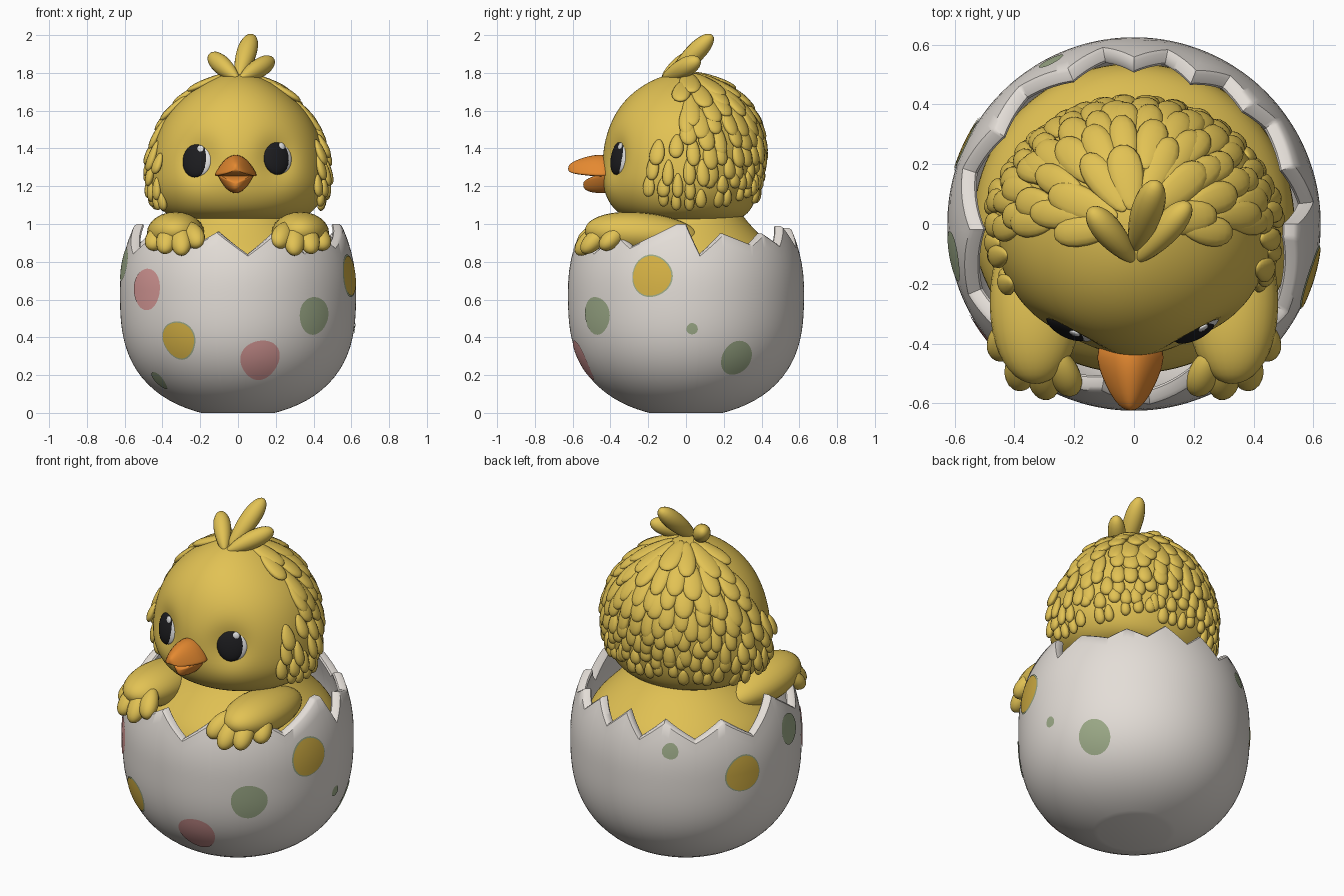
import bpy, bmesh, math, random
from math import sin, cos, radians, pi
from mathutils import Vector, Matrix
from mathutils.bvhtree import BVHTree

random.seed(4)
if "Cube" in bpy.data.objects:
    bpy.data.objects.remove(bpy.data.objects["Cube"])


def material(name, rgb):
    m = bpy.data.materials.new(name)
    m.use_nodes = True
    m.diffuse_color = (*rgb, 1)
    m.node_tree.nodes["Principled BSDF"].inputs["Base Color"].default_value = (*rgb, 1)
    return m


DOWN = material("yellow_down", (.76, .54, .088))
SHELL = material("shell_white", (.77, .725, .68))
PINK = material("spot_pink", (.68, .32, .31))
GREEN = material("spot_green", (.34, .41, .25))
GOLD = material("spot_yellow", (.68, .45, .06))
ORANGE = material("beak_orange", (.78, .25, .03))
BLACK = material("eye_black", (.012, .012, .014))
WHITE = material("eye_white", (.75, .75, .75))


def finish(bm, name, mat, angle=50, subsurf=0):
    bmesh.ops.recalc_face_normals(bm, faces=bm.faces)
    mesh = bpy.data.meshes.new(name)
    bm.to_mesh(mesh)
    bm.free()
    ob = bpy.data.objects.new(name, mesh)
    bpy.context.collection.objects.link(ob)
    mesh.materials.append(mat)
    bpy.ops.object.select_all(action='DESELECT')
    ob.select_set(True)
    bpy.context.view_layer.objects.active = ob
    bpy.ops.object.shade_smooth_by_angle(angle=radians(angle))
    if subsurf:
        mod = ob.modifiers.new("smooth", 'SUBSURF')
        mod.levels = mod.render_levels = subsurf
    return ob


def skin(bm, rings, cap_start=True):
    """Join closed rings of points with quads and cap the ends."""
    loops = [[bm.verts.new(p) for p in ring] for ring in rings]
    n = len(loops[0])
    for lo, hi in zip(loops, loops[1:]):
        for i in range(n):
            j = (i + 1) % n
            bm.faces.new((lo[i], lo[j], hi[j], hi[i]))
    if cap_start:
        bm.faces.new(loops[0])
    bm.faces.new(loops[-1])


def oval(z, rx, front, back, n=40):
    angles = [2 * pi * i / n for i in range(n)]
    return [(rx * cos(a), (back if sin(a) > 0 else front) * sin(a), z) for a in angles]


def leaf(bm, a, b, width, thick, up, taper=.3, seg=12):
    """Rounded petal from root a to tip b, broader towards the tip."""
    a, b, up = Vector(a), Vector(b), Vector(up)
    along = (b - a).normalized()
    side = along.cross(up).normalized()
    out = side.cross(along)
    mid, half = (a + b) / 2, (b - a).length / 2
    made = bmesh.ops.create_uvsphere(bm, u_segments=seg, v_segments=seg - 2, radius=1)
    for v in made["verts"]:
        k = 1 + taper * v.co.z
        v.co = mid + side * v.co.x * width * k + out * v.co.y * thick * k + along * v.co.z * half


# Cracked shell: lathed egg with a jagged rim
def egg_radius(z):
    t = ((.65 - z) / .673) ** 2.9 if z < .65 else ((z - .65) / .714) ** 2
    return .625 * math.sqrt(max(0, 1 - t))


RIM = [(-5, 1.0), (0, 1.0), (7, .84), (20, .95), (36, .89), (46, .95), (57, .89), (68, .99),
       (79, .88), (90, .98), (100, .86), (113, .96), (130, .86), (146, .95), (162, .85),
       (182, 1.0), (203, .85), (220, .95), (240, .85), (259, .96), (275, .84), (291, .96),
       (306, .85), (320, .95), (330, .88), (355, 1.0)]


def rim_height(deg):
    for (a0, h0), (a1, h1) in zip(RIM, RIM[1:]):
        if a0 <= deg <= a1:
            return h0 + (h1 - h0) * (deg - a0) / (a1 - a0)
    return 1.0


def shell_ring(f, inset, drop, floor=0):
    ring = []
    for d in range(360):
        h = rim_height(d)
        z = floor + f * (h - drop - floor)
        r = egg_radius(z) - inset
        ring.append((r * cos(radians(d)), r * sin(radians(d)), z))
    return ring


WALL, EDGE = .052, .01
rings = [shell_ring((i / 24) ** 1.5, 0, EDGE) for i in range(25)]
rings += [shell_ring(1, EDGE, 0), shell_ring(1, WALL - EDGE, 0)]
rings += [shell_ring((i / 12) ** 1.4, WALL, EDGE, .06) for i in range(12, -1, -1)]
bm = bmesh.new()
skin(bm, rings)
finish(bm, "egg_shell", SHELL, 40)


# Painted spots: thin discs that follow the shell
def spot(name, deg, z, r, mat, lift=.004):
    def point(k, a):
        rr = r * k * (1 + .025 * sin(3 * a + deg))
        zz = z + rr * sin(a)
        rad = egg_radius(zz) + lift
        az = radians(deg) + rr * cos(a) / egg_radius(z)
        return rad * cos(az), rad * sin(az), zz
    bm = bmesh.new()
    skin(bm, [[point(k, 2 * pi * i / 32) for i in range(32)] for k in (1, .8, .6, .4, .2, .05)], False)
    finish(bm, name, mat)


for i, (deg, z, r) in enumerate([(219, .655, .11), (282, .28, .105)]):
    spot(f"pink_spot_{i}", deg, z, r, PINK)
for i, (deg, z, r) in enumerate([(213, .172, .045), (-49.5, .515, .1), (28, .29, .09),
                                 (3, .445, .03), (190, .785, .085), (117, .81, .045)]):
    spot(f"green_spot_{i}", deg, z, r, GREEN)
for i, (deg, z, r) in enumerate([(238.6, .385, .095), (-17, .725, .105), (154.5, .65, .1)]):
    spot(f"yellow_spot_rim_{i}", deg, z, r * 1.07, GREEN, .003)
    spot(f"yellow_spot_{i}", deg, z, r, GOLD, .006)

# Body filling the shell
bm = bmesh.new()
skin(bm, [oval(z, r, r * .93, r) for z, r in [(.15, .2), (.25, .4), (.5, .52), (.7, .55),
          (.81, .52), (.89, .445), (.96, .375), (1.04, .3), (1.12, .26)]])
finish(bm, "body", DOWN, 180, 2)

# Head
bm = bmesh.new()
skin(bm, [oval(*row) for row in [
    (1.005, .12, .10, .12), (1.01, .26, .23, .23), (1.04, .37, .34, .32), (1.1, .43, .405, .36),
    (1.19, .472, .443, .39), (1.3, .468, .445, .40), (1.4, .452, .44, .41), (1.5, .42, .415, .395),
    (1.6, .36, .37, .36), (1.7, .255, .285, .27), (1.775, .13, .16, .16), (1.805, .03, .04, .04)]])
head = finish(bm, "head", DOWN, 180, 2)
graph = bpy.context.evaluated_depsgraph_get()
head.data = bpy.data.meshes.new_from_object(head.evaluated_get(graph))
head.modifiers.clear()

# Shallow eye sockets pressed into the face
for v in head.data.vertices:
    if v.co.y < 0:
        d = math.hypot((abs(v.co.x) - .21) / .12, (v.co.z - 1.345) / .14)
        v.co.y += .046 * math.exp(-d * d * 1.5)
tree = BVHTree.FromObject(head, bpy.context.evaluated_depsgraph_get())
CENTRE = Vector((0, 0, 1.4))


def on_head(polar, deg):
    """Point and normal; deg is measured from the back of the head."""
    p, a = radians(polar), radians(deg)
    hit = tree.ray_cast(CENTRE, Vector((sin(p) * sin(a), sin(p) * cos(a), cos(p))))
    return hit[0], hit[1]


# Overlapping feathers on the back and sides: polar, sweep, angle limit, count, width
bm = bmesh.new()
for row, (polar, sweep, limit, count, width) in enumerate([
        (9, 36, 96, 7, .055), (27, 32, 93, 10, .053), (43, 29, 91, 13, .050),
        (57, 25, 91, 15, .047), (70, 22, 94, 17, .043), (83, 18, 108, 20, .038),
        (95, 15, 116, 23, .034), (106, 12, 116, 24, .031), (115, 11, 112, 23, .029)]):
    for i in range(count):
        deg = -limit + 2 * limit * (i + .5 * (row % 2)) / (count - .5) + random.uniform(-3, 3)
        start = polar + random.uniform(-3, 3)
        cheek = abs(deg) > 75 and polar > 75
        lift = .03 if cheek else .02 if polar < 90 else .008
        a, n0 = on_head(start, deg)
        b, n1 = on_head(start + sweep * random.uniform(.88, 1.12), deg)
        leaf(bm, a + n0 * .002, b + n1 * lift, width * random.uniform(.88, 1.1), .021, n0 + n1, .25)
finish(bm, "head_feathers", DOWN, 180)

# Crest tuft
bm = bmesh.new()
for root, tip, width in [((0, -.09, 1.765), (.075, .14, 2.0), .052),
                         ((0, -.125, 1.765), (-.148, .05, 1.895), .047),
                         ((.01, -.125, 1.765), (.185, .07, 1.87), .047)]:
    leaf(bm, root, tip, width, .05, (0, -.5, 1), .25, 16)
finish(bm, "crest_tuft", DOWN, 180)

# Wings resting on the rim, with finger feathers
for s, label in ((1, "left"), (-1, "right")):
    bm = bmesh.new()
    leaf(bm, (s * .33, .07, .93), (s * .33, -.535, .968), .152, .112, (0, 0, 1), .1, 24)
    for a, b in [((.40, -.32, .99), (.46, -.45, .87)), ((.36, -.40, 1.0), (.39, -.55, .85)),
                 ((.31, -.43, 1.0), (.295, -.58, .84)), ((.27, -.42, 1.0), (.205, -.57, .885))]:
        leaf(bm, (s * a[0], a[1], a[2]), (s * b[0], b[1], b[2]), .056, .048, (s * .4, -1, .5), .12, 16)
    finish(bm, label + "_wing", DOWN, 180)

# Eyes: pale rim, black ball, glint
for x, z, label in ((.202, 1.352, "left"), (-.218, 1.338, "right")):
    c, *_ = tree.ray_cast(Vector((x, -1, z)), Vector((0, 1, 0)))
    n = Vector((math.copysign(.45, x), -.9, .2)).normalized()
    side = Vector((0, 0, 1)).cross(n).normalized()
    up = n.cross(side)
    for part, mat, shift, rise, out, w, h, d in [
            ("eye_white", WHITE, .013, .002, .0, .078, .091, .026),
            ("pupil", BLACK, -.002, 0, .004, .078, .094, .03),
            ("glint", WHITE, .026, .055, .022, .02, .021, .009)]:
        bm = bmesh.new()
        m = Matrix((side * w, up * h, n * d)).transposed().to_4x4()
        m.translation = c + side * shift + up * rise + n * out
        bmesh.ops.create_uvsphere(bm, u_segments=24, v_segments=16, radius=1, matrix=m)
        finish(bm, f"{label}_{part}", mat, 180)


# Beak: rows of y, half width, mouth height, crown height
def beak(name, rows):
    rings = []
    for y, w, edge, crown in rows:
        arc = [pi * i / 10 for i in range(11)]
        ring = [(w * cos(a) - .012, y, edge + (crown - edge) * sin(a) ** 1.8) for a in arc]
        ring += [(w * k - .012, y, edge) for k in (-.5, 0, .5)]
        rings.append(ring)
    bm = bmesh.new()
    skin(bm, rings)
    finish(bm, name, ORANGE, 60, 1)


beak("upper_beak", [(-.38, .11, 1.255, 1.36), (-.45, .12, 1.25, 1.372), (-.51, .10, 1.255, 1.365),
                    (-.57, .07, 1.262, 1.345), (-.61, .04, 1.27, 1.325), (-.625, .012, 1.283, 1.305)])
beak("lower_beak", [(-.38, .105, 1.272, 1.165), (-.45, .1, 1.268, 1.158), (-.5, .075, 1.25, 1.165),
                    (-.53, .045, 1.235, 1.175), (-.545, .012, 1.22, 1.195)])
